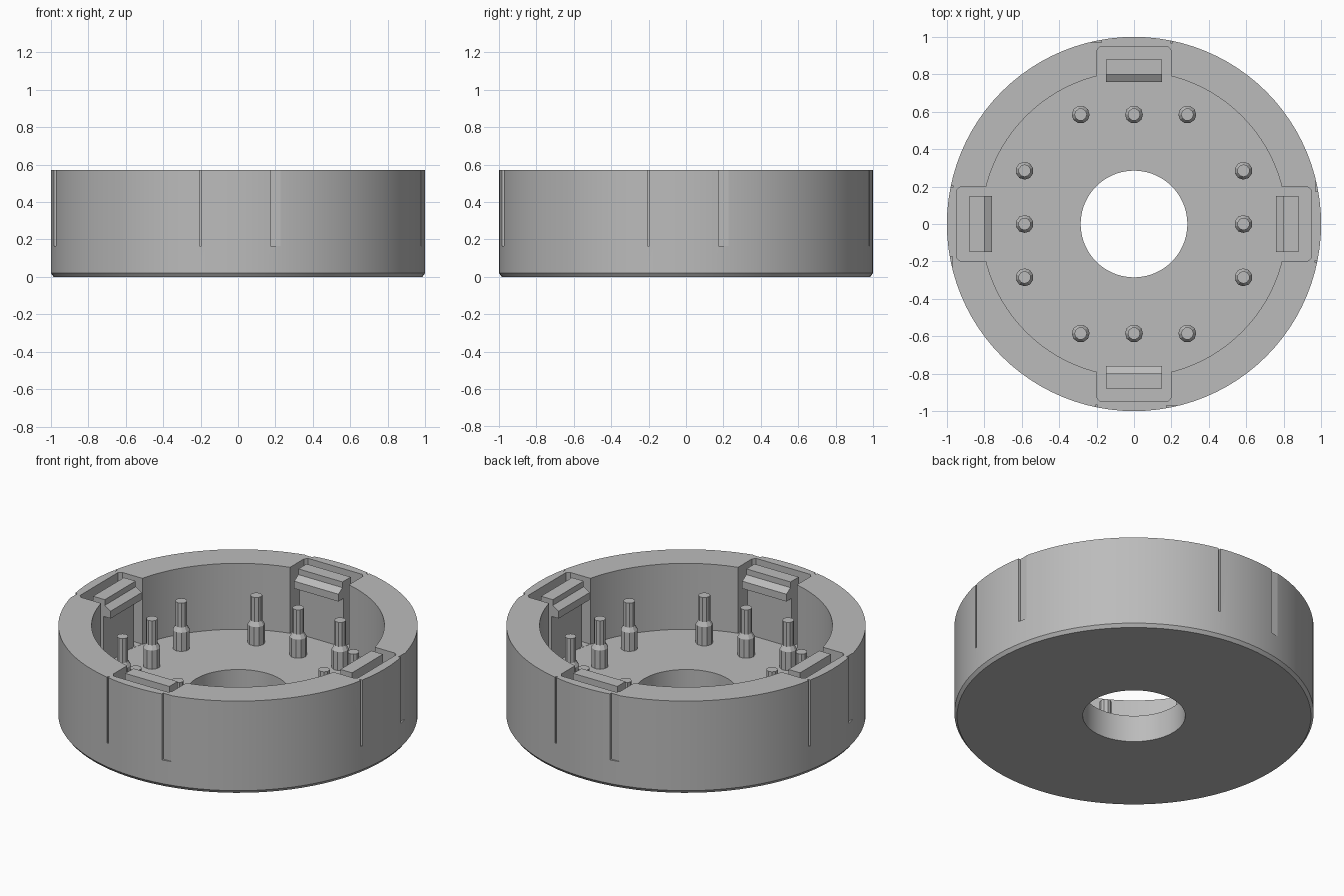
import bpy, bmesh, math
from mathutils import Matrix, Vector

cube = bpy.data.objects.get("Cube")
if cube:
    bpy.data.objects.remove(cube, do_unlink=True)

HEIGHT, FLOOR = 0.57, 0.165

grey = bpy.data.materials.new("plain grey")
grey.use_nodes = True
grey.diffuse_color = (0.5, 0.5, 0.5, 1)
grey.node_tree.nodes["Principled BSDF"].inputs["Base Color"].default_value = (0.5, 0.5, 0.5, 1)


def finish(bm, name):
    bmesh.ops.recalc_face_normals(bm, faces=bm.faces)
    mesh = bpy.data.meshes.new(name)
    bm.to_mesh(mesh)
    bm.free()
    mesh.materials.append(grey)
    obj = bpy.data.objects.new(name, mesh)
    bpy.context.collection.objects.link(obj)
    return obj


def lathe(profile, steps, name):
    """Revolve a closed (radius, height) loop about z."""
    bm = bmesh.new()
    verts = [bm.verts.new((r, 0, z)) for r, z in profile]
    edges = [bm.edges.new((a, b)) for a, b in zip(verts, verts[1:] + verts[:1])]
    bmesh.ops.spin(bm, geom=verts + edges, cent=(0, 0, 0), axis=(0, 0, 1),
                   angle=math.tau, steps=steps)
    bmesh.ops.remove_doubles(bm, verts=bm.verts, dist=0.0001)
    bmesh.ops.dissolve_degenerate(bm, edges=bm.edges, dist=0.0001)
    return finish(bm, name)


def prism(section, direction, name):
    """Extrude a 3D polygon along a direction."""
    bm = bmesh.new()
    face = bm.faces.new([bm.verts.new(p) for p in section])
    made = bmesh.ops.extrude_face_region(bm, geom=[face])
    bmesh.ops.translate(bm, vec=Vector(direction),
                        verts=[v for v in made["geom"] if isinstance(v, bmesh.types.BMVert)])
    return finish(bm, name)


def smooth(obj):
    bpy.ops.object.select_all(action="DESELECT")
    obj.select_set(True)
    bpy.context.view_layer.objects.active = obj
    bpy.ops.object.shade_smooth_by_angle(angle=math.radians(30))


def cut(target, cutter):
    cutter.hide_render = True
    mod = target.modifiers.new("cut", "BOOLEAN")
    mod.operation, mod.solver, mod.object = "DIFFERENCE", "EXACT", cutter
    bpy.ops.object.select_all(action="DESELECT")
    target.select_set(True)
    bpy.context.view_layer.objects.active = target
    bpy.ops.object.modifier_apply(modifier=mod.name)
    bpy.data.objects.remove(cutter, do_unlink=True)


# Round housing with a hole through its floor
housing = lathe([(0.285, 0), (0.985, 0), (1, 0.02), (1, HEIGHT),
                 (0.815, HEIGHT), (0.815, FLOOR), (0.285, FLOOR)], 96, "housing")

# Pocket outline behind each clip, with small corner chamfers
pocket = [(0.2, 0.7), (0.2, 0.925), (0.185, 0.945), (-0.185, 0.945), (-0.2, 0.925), (-0.2, 0.7)]
# Clip section: upright arm with a sloped catch facing inward
clip = [(0.88, FLOOR - 0.01), (0.88, HEIGHT), (0.80, HEIGHT), (0.80, 0.535),
        (0.76, 0.51), (0.76, 0.465), (0.81, 0.465), (0.81, FLOOR - 0.01)]

for i, side in enumerate(("back", "left", "front", "right")):
    turn = Matrix.Rotation(i * math.pi / 2, 4, "Z")
    cutter = prism([(x, y, FLOOR + 0.001) for x, y in pocket], (0, 0, 1), "pocket_cutter")
    cutter.data.transform(turn)
    cut(housing, cutter)

    # Shallow outer grooves: one wide, one narrow
    for x, width, inner in ((-0.2, 0.055, 0.971), (0.2, 0.012, 0.967)):
        a, b = x - width / 2, x + width / 2
        groove = prism([(a, inner, FLOOR), (b, inner, FLOOR), (b, 1.1, FLOOR), (a, 1.1, FLOOR)],
                       (0, 0, 1), "groove_cutter")
        groove.data.transform(turn)
        cut(housing, groove)

    arm = prism([(-0.15, y, z) for y, z in clip], (0.3, 0, 0), side + "_clip")
    arm.data.transform(turn)

    # Three stepped pins beside each clip
    for j, x in enumerate((-0.285, 0, 0.285)):
        pin = lathe([(0, FLOOR - 0.01), (0.048, FLOOR - 0.01), (0.048, 0.28), (0.033, 0.305),
                     (0.033, 0.455), (0, 0.455)], 10, f"{side}_pin_{j + 1}")
        pin.data.transform(turn @ Matrix.Translation((x, 0.585, 0)))

smooth(housing)
